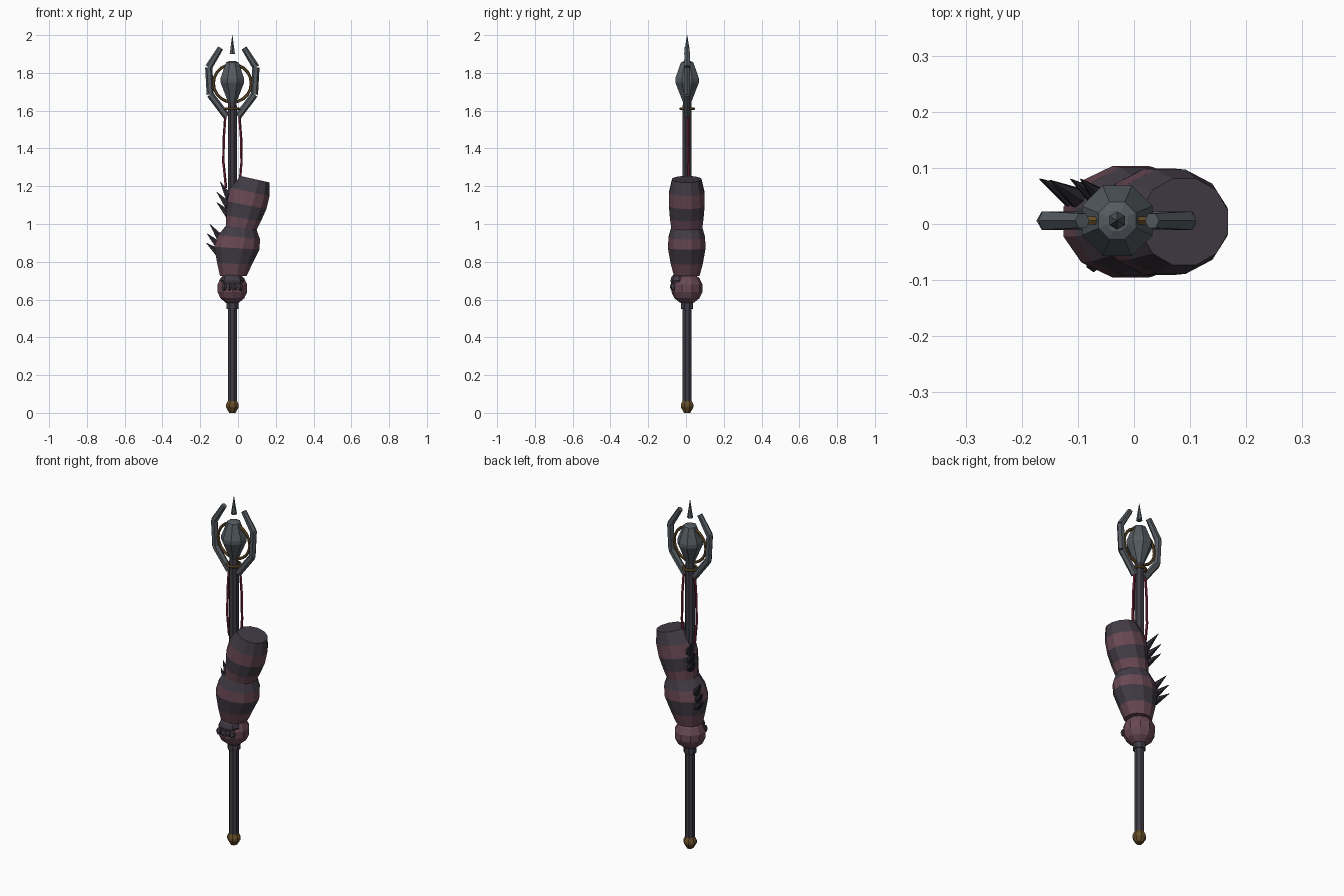
import bpy, bmesh, math
from mathutils import Vector, Matrix

cube = bpy.data.objects.get("Cube")
if cube:
    bpy.data.objects.remove(cube, do_unlink=True)

AX, AY = -0.03, 0.006          # staff axis


def material(name, rgb):
    m = bpy.data.materials.new(name)
    m.use_nodes = True
    m.diffuse_color = (*rgb, 1)
    for n in m.node_tree.nodes:
        if n.type == 'BSDF_PRINCIPLED':
            n.inputs["Base Color"].default_value = (*rgb, 1)
    return m


ROSE = material("dusky rose", (0.14, 0.065, 0.088))
DARK = material("dark plum", (0.055, 0.045, 0.06))
POLE = material("pole charcoal", (0.05, 0.046, 0.06))
STEEL = material("steel grey", (0.09, 0.105, 0.12))
GOLD = material("old gold", (0.13, 0.075, 0.022))
RED = material("crimson cord", (0.19, 0.018, 0.04))
SPINE = material("spine black", (0.03, 0.026, 0.036))


def finish(name, bm, *mats):
    bmesh.ops.recalc_face_normals(bm, faces=bm.faces[:])
    me = bpy.data.meshes.new(name)
    bm.to_mesh(me)
    bm.free()
    for m in mats:
        me.materials.append(m)
    ob = bpy.data.objects.new(name, me)
    bpy.context.collection.objects.link(ob)
    return ob


def loft(name, rings, sides, *mats, band=None):
    """Rings are (centre, radius x, radius y, tilt about y); band picks a material."""
    bm = bmesh.new()
    loops = []
    for c, rx, ry, tilt in rings:
        rot = Matrix.Rotation(tilt, 3, 'Y')
        loops.append([bm.verts.new(Vector(c) + rot @ Vector(
            (rx * math.cos(a), ry * math.sin(a), 0)))
            for a in [math.tau * (i + 0.5) / sides for i in range(sides)]])
    for k, (lo, hi) in enumerate(zip(loops, loops[1:])):
        for i in range(sides):
            j = (i + 1) % sides
            f = bm.faces.new((lo[i], lo[j], hi[j], hi[i]))
            f.material_index = band(k) if band else 0
    bm.faces.new(loops[0]).material_index = band(0) if band else 0
    bm.faces.new(loops[-1]).material_index = band(len(loops) - 2) if band else 0
    return finish(name, bm, *mats)


def turned(name, profile, mat, sides=8):
    return loft(name, [((AX, AY, z), r, r, 0) for r, z in profile], sides, mat)


def rod(name, a, b, r1, r2, mat, sides=6):
    a, b = Vector(a), Vector(b)
    bm = bmesh.new()
    rot = (b - a).to_track_quat('Z', 'Y').to_matrix().to_4x4()
    bmesh.ops.create_cone(bm, cap_ends=True, segments=sides, radius1=r1, radius2=r2,
                          depth=(b - a).length,
                          matrix=Matrix.Translation((a + b) / 2) @ rot)
    return finish(name, bm, mat)


def ball(name, centre, size, mat, u=10, v=7):
    bm = bmesh.new()
    bmesh.ops.create_uvsphere(bm, u_segments=u, v_segments=v, radius=1,
                              matrix=Matrix.Translation(centre) @ Matrix.Diagonal((*size, 1)))
    return finish(name, bm, mat)


def ring(name, z, major, minor, mat, upright):
    bpy.ops.mesh.primitive_torus_add(
        major_radius=major, minor_radius=minor, major_segments=20, minor_segments=6,
        location=(AX, AY, z), rotation=(math.pi / 2 if upright else 0, 0, 0))
    ob = bpy.context.object
    ob.name = name
    ob.data.materials.append(mat)


# Staff
turned("pole", [(0.026, 0.05), (0.026, 1.62), (0.02, 1.68)], POLE)
turned("grip_collar", [(0.034, 0.55), (0.034, 0.6)], POLE)
turned("pommel", [(0.018, 0), (0.036, 0.03), (0.036, 0.045), (0.024, 0.068)], GOLD)

# Staff head
turned("crystal", [(0.022, 1.64), (0.068, 1.75), (0.068, 1.77), (0.036, 1.855), (0.02, 1.862)], STEEL)
turned("tip_spike", [(0.016, 1.9), (0.001, 2.0)], STEEL, 6)
ring("crystal_ring", 1.745, 0.1, 0.008, GOLD, True)
ring("neck_ring", 1.61, 0.034, 0.008, GOLD, False)
prong = [(0.03, 1.57), (0.117, 1.685), (0.125, 1.83), (0.062, 1.932)]
for side, s in (("left", 1), ("right", -1)):
    pts = [(AX + s * x, AY, z) for x, z in prong]
    for k, (a, b) in enumerate(zip(pts, pts[1:])):
        rod(f"{side}_prong_{k + 1}", a, b, 0.019, 0.015 if k == 2 else 0.019, STEEL)

# Hanging cords
for side, xs in (("left", (0.006, 0.016, 0.018, 0.008)), ("right", (-0.066, -0.075, -0.077, -0.064))):
    pts = [(x, AY + 0.006, 1.58 - 0.13 * i) for i, x in enumerate(xs)]
    for k, (a, b) in enumerate(zip(pts, pts[1:])):
        rod(f"{side}_cord_{k + 1}", a, b, 0.007, 0.007, RED, 5)

# Striped arm: x, z, radius x, radius y, tilt
arm = [(-0.025, 0.725, 0.073, 0.07, 0), (-0.018, 0.79, 0.096, 0.088, 0.04),
       (-0.006, 0.872, 0.124, 0.103, 0.06), (0.006, 0.93, 0.115, 0.1, 0.1),
       (0.017, 0.98, 0.085, 0.085, 0.13), (0.03, 1.03, 0.096, 0.092, 0.17),
       (0.046, 1.1, 0.11, 0.098, 0.2), (0.065, 1.17, 0.108, 0.096, 0.22),
       (0.09, 1.237, 0.082, 0.08, 0.22)]
loft("striped_arm", [((x, 0.004, z), rx, ry, t) for x, z, rx, ry, t in arm],
     12, ROSE, DARK, band=lambda k: k % 2)

# Hand closed around the pole
ball("fist", (AX, 0.005, 0.66), (0.085, 0.085, 0.085), ROSE)
ball("hand_back", (AX, -0.035, 0.7), (0.062, 0.048, 0.042), DARK, 8, 6)
for i in range(4):
    ball(f"finger_{i + 1}", (AX - 0.042 + 0.028 * i, -0.068, 0.668), (0.015, 0.018, 0.022), DARK, 6, 4)

# Spines on the outer back of the arm: base, tip
spines = {"upper": [((-0.045, 0.035, 1.14), (-0.095, 0.08, 1.225)),
                    ((-0.05, 0.035, 1.095), (-0.113, 0.08, 1.17)),
                    ((-0.05, 0.035, 1.05), (-0.113, 0.08, 1.115))],
          "lower": [((-0.09, 0.04, 0.92), (-0.15, 0.078, 1.0)),
                    ((-0.1, 0.04, 0.885), (-0.165, 0.08, 0.95)),
                    ((-0.1, 0.04, 0.845), (-0.168, 0.08, 0.9))]}
for group, pairs in spines.items():
    for i, (a, b) in enumerate(pairs):
        rod(f"{group}_spine_{i + 1}", a, b, 0.023, 0.001, SPINE, 6)
